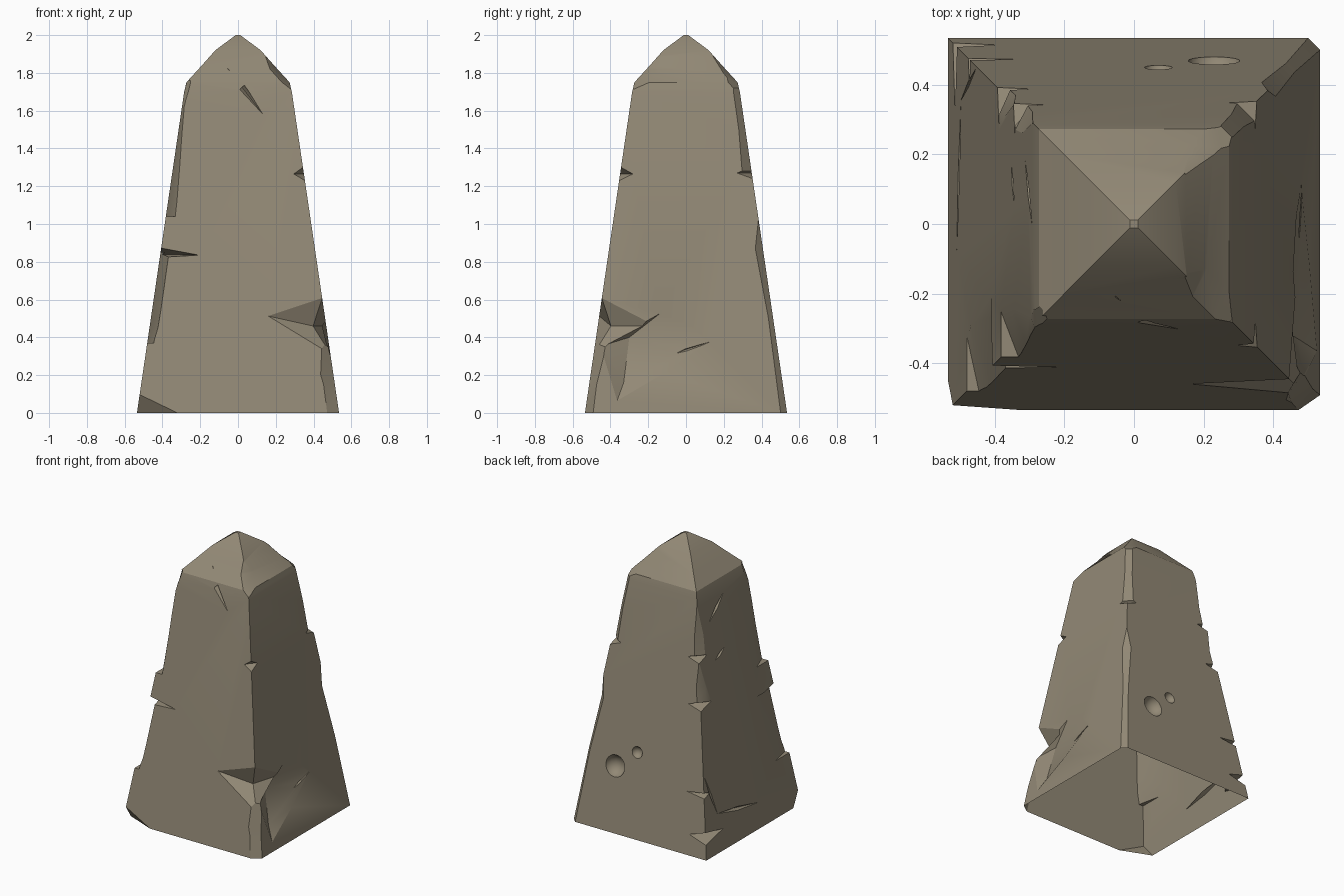
import bpy, bmesh, math
from mathutils import Vector

if "Cube" in bpy.data.objects:
    bpy.data.objects.remove(bpy.data.objects["Cube"])

# half-width profile (height, half width)
PROFILE = [(0, .535), (1.70, .285), (1.75, .273), (1.83, .2), (1.92, .12), (2.0, .012)]


def half(z):
    if z <= 0:
        return .535 - .147 * z
    for (z0, h0), (z1, h1) in zip(PROFILE, PROFILE[1:]):
        if z <= z1:
            return h0 + (h1 - h0) * (z - z0) / (z1 - z0)
    return .012


def make(name, bm):
    bmesh.ops.recalc_face_normals(bm, faces=bm.faces)
    me = bpy.data.meshes.new(name)
    bm.to_mesh(me)
    bm.free()
    ob = bpy.data.objects.new(name, me)
    bpy.context.collection.objects.link(ob)
    return ob


def loft(name, rings):
    bm = bmesh.new()
    vs = [[bm.verts.new(p) for p in r] for r in rings]
    n = len(rings[0])
    for a, b in zip(vs, vs[1:]):
        for i in range(n):
            j = (i + 1) % n
            bm.faces.new((a[i], a[j], b[j], b[i]))
    bm.faces.new(vs[0])
    bm.faces.new(vs[-1])
    return make(name, bm)


# stone body
body = loft("stone_pillar", [[(-h, -h, z), (h, -h, z), (h, h, z), (-h, h, z)] for z, h in PROFILE])
cutters = []


def on(side, u, z, d=0.0):
    """Point on a side of the pillar, pushed out by d."""
    h = half(z) + d
    return Vector({"F": (u, -h, z), "B": (u, h, z), "R": (h, u, z), "L": (-h, u, z)}[side])


def corner(sx, sy, z, d=0.0):
    h = half(z) + d
    return Vector((sx * h, sy * h, z))


def hull(pts):
    bm = bmesh.new()
    for p in pts:
        bm.verts.new(p)
    res = bmesh.ops.convex_hull(bm, input=bm.verts)
    junk = {g for g in res["geom_interior"] + res["geom_unused"] if isinstance(g, bmesh.types.BMVert)}
    bmesh.ops.delete(bm, geom=list(junk), context="VERTS")
    cutters.append(make("chip_cutter", bm))


def chamfer(sx, sy, rows):
    """Broken edge: rows of (z, width on front/back side, width on left/right side)."""
    rings = []
    for z, a, b in rows:
        h, t = half(z), .5
        rings.append([(sx * (h - a - t * a), sy * (h + t * b), z),
                      (sx * (h + t * a), sy * (h - b - t * b), z),
                      (sx * (h + t * a + .01), sy * (h + t * b + .01), z)])
    cutters.append(loft("edge_cutter", rings))


def scratch(side, u0, z0, u1, z1, w, deep):
    um, zm = (u0 + u1) / 2, (z0 + z1) / 2
    l = math.hypot(u1 - u0, z1 - z0)
    pu, pz = -(z1 - z0) / l * w, (u1 - u0) / l * w
    hull([on(side, u0, z0, .003), on(side, u1, z1, .003), on(side, um + pu, zm + pz, .012),
          on(side, um - pu, zm - pz, .012), on(side, um + pu * .4, zm + pz * .4, -deep)])


def notch(sx, sy, z, dz, deep, uf, ur):
    """Small notch across an edge, reaching uf / ur along the two sides."""
    o = .02
    h = half(z)
    hull([corner(sx, sy, z + dz, o), corner(sx, sy, z - dz, o), corner(sx, sy, z, -deep),
          (sx * (h - uf), sy * (h + .002), z), (sx * (h + .002), sy * (h - ur), z)])


# front-left edge breaks
chamfer(-1, -1, [(1.04, .05, .13), (1.3, .035, .1), (1.62, .012, .03), (1.76, .012, .02)])
chamfer(-1, -1, [(.37, .035, .16), (.45, .045, .18), (.85, .045, .2)])
hull([on("F", -.2, .835, .004), corner(-1, -1, .88, .02), corner(-1, -1, .82, .02),
      corner(-1, -1, .84, -.06), on("L", -.25, .84, .004)])
hull([on("F", -.30, -.01), on("F", -.30, -.05, .05), corner(-1, -1, .1, .002), corner(-1, -1, .0, .08),
      on("L", -.44, -.01), corner(-1, -1, -.05, .08), (-.515, -.515, -.01)])

# front-right edge breaks
inner, top, low = corner(1, -1, .46, -.07), corner(1, -1, .65, .02), corner(1, -1, .27, .02)
hull([on("F", .15, .515, .003), inner, top, low, corner(1, -1, .5, .06)])
hull([on("R", -.15, .46, .003), inner, top, low, corner(1, -1, .5, .06)])
hull([on("R", u, z, .006) for u, z in ((-.12, .54), (.06, .47), (.14, .38), (-.08, .22), (-.37, .05), (-.46, .35))]
     + [on("R", -.3, .4, -.055), on("R", -.33, .16, -.04), on("R", -.2, .33, .1)])
chamfer(1, -1, [(-.05, .065, .045), (.15, .06, .04), (.4, .03, .05)])
notch(1, -1, 1.265, .055, .035, .055, .07)
chamfer(1, -1, [(1.715, .004, .01), (1.75, .04, .08), (1.82, .04, .08), (1.885, .005, .01)])

# back-right edge breaks
chamfer(1, 1, [(-.05, .035, .035), (.5, .025, .025), (.87, .04, .04), (1.02, .002, .002)])
chamfer(1, 1, [(1.28, .05, .05), (1.5, .035, .035), (1.72, .03, .03), (1.80, .06, .03), (1.89, .004, .004)])
notch(1, 1, 1.27, .045, .035, .08, .08)

# back-left edge breaks
chamfer(-1, 1, [(1.32, .035, .07), (1.45, .03, .06), (1.65, .003, .004)])
chamfer(-1, 1, [(1.0, .03, .07), (1.12, .03, .06), (1.28, .004, .006)])
notch(-1, 1, 1.31, .04, .02, .09, .09)
notch(-1, 1, 1.0, .04, .03, .1, .12)
notch(-1, 1, .42, .025, .03, .14, .08)
notch(-1, 1, .14, .05, .035, .13, .2)

# surface scratches
for s in (("F", -.06, 1.83, .14, 1.57, .02, .02), ("R", -.14, .28, .14, .38, .015, .025),
          ("L", .2, 1.5, -.02, 1.66, .02, .02), ("L", .18, 1.24, .05, 1.3, .018, .02),
          ("L", .45, .56, .35, .24, .012, .03), ("L", .37, .26, -.1, .17, .018, .03)):
    scratch(*s)

# round pits on the back
for x, z, r in ((.23, .45, .078), (.07, .58, .042)):
    bm = bmesh.new()
    bmesh.ops.create_uvsphere(bm, u_segments=16, v_segments=10, radius=r)
    bmesh.ops.translate(bm, verts=bm.verts, vec=on("B", x, z, r * .25))
    cutters.append(make("pit_cutter", bm))

# carve everything out of the body
for c in cutters:
    m = body.modifiers.new("carve", "BOOLEAN")
    m.operation = "DIFFERENCE"
    m.solver = "EXACT"
    m.object = c
    c.hide_render = True
dg = bpy.context.evaluated_depsgraph_get()
carved = bpy.data.meshes.new_from_object(body.evaluated_get(dg))
body.modifiers.clear()
body.data = carved
for c in cutters:
    bpy.data.objects.remove(c)

# the underside is open
bm = bmesh.new()
bm.from_mesh(carved)
base = [f for f in bm.faces if all(abs(v.co.z) < 1e-4 for v in f.verts)]
bmesh.ops.delete(bm, geom=base, context="FACES")
bm.to_mesh(carved)
bm.free()

stone = bpy.data.materials.new("weathered_stone")
stone.diffuse_color = (.29, .25, .18, 1)
stone.use_nodes = True
stone.node_tree.nodes["Principled BSDF"].inputs["Base Color"].default_value = stone.diffuse_color
carved.materials.clear()
carved.materials.append(stone)
for p in carved.polygons:
    p.material_index = 0
bpy.context.view_layer.objects.active = body
body.select_set(True)
bpy.ops.object.shade_smooth_by_angle(angle=math.radians(25))
